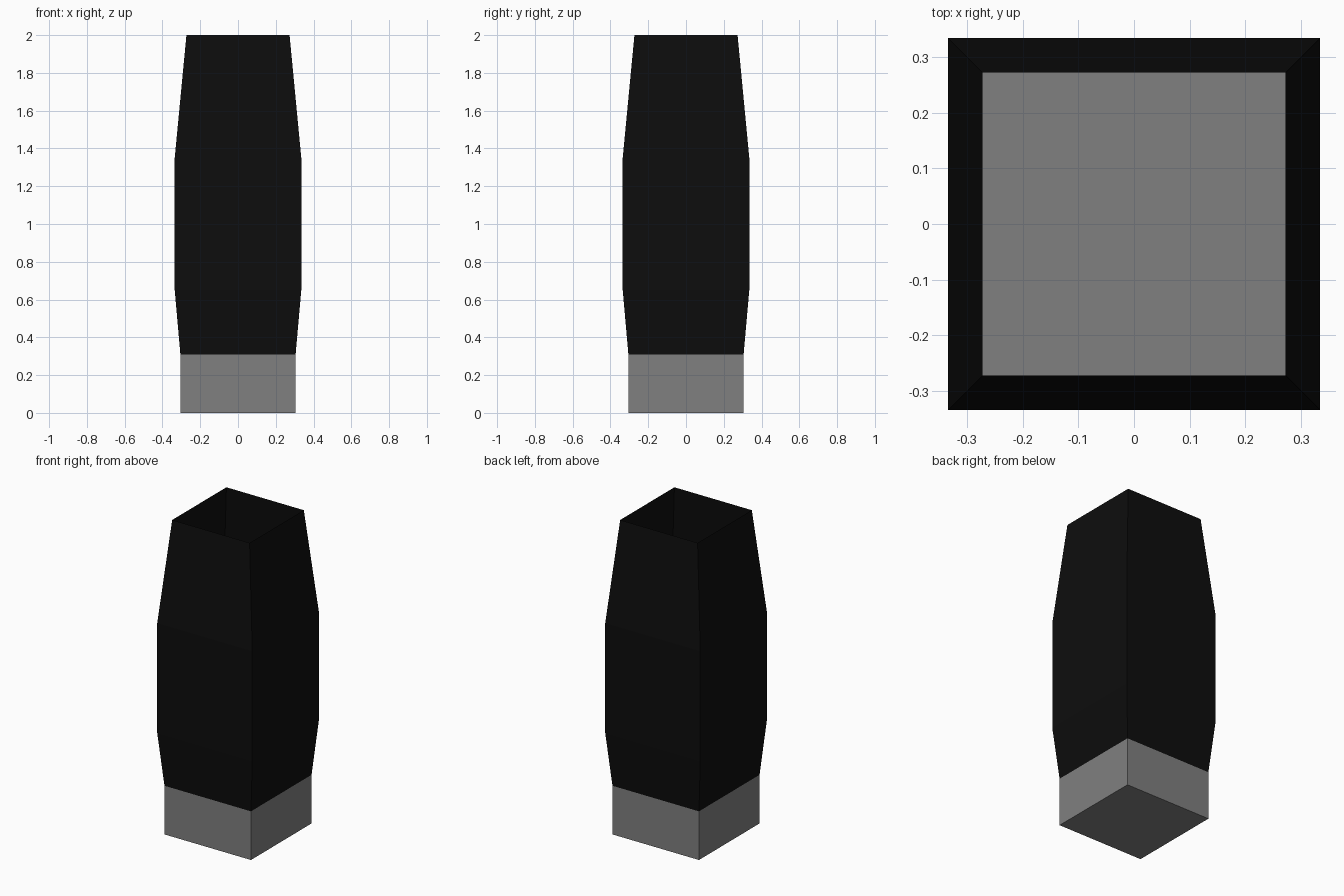
import bpy
import bmesh

cube = bpy.data.objects.get("Cube")
if cube:
    bpy.data.objects.remove(cube, do_unlink=True)


def make_material(name, value):
    mat = bpy.data.materials.new(name)
    mat.use_nodes = True
    colour = (value, value, value, 1)
    mat.diffuse_color = colour
    mat.node_tree.nodes["Principled BSDF"].inputs["Base Color"].default_value = colour
    return mat


def square_tower(name, profile, material, capped):
    """Loft square rings given as (half width, height) pairs."""
    bm = bmesh.new()
    rings = [[bm.verts.new((sx * w, sy * w, z))
              for sx, sy in ((-1, -1), (1, -1), (1, 1), (-1, 1))]
             for w, z in profile]
    for low, high in zip(rings, rings[1:]):
        for i in range(4):
            j = (i + 1) % 4
            bm.faces.new((low[i], low[j], high[j], high[i]))
    if capped:
        bm.faces.new(rings[0][::-1])
        bm.faces.new(rings[-1])
    mesh = bpy.data.meshes.new(name)
    bm.to_mesh(mesh)
    bm.free()
    mesh.materials.append(material)
    obj = bpy.data.objects.new(name, mesh)
    bpy.context.collection.objects.link(obj)
    return obj


grey = make_material("mid grey", 0.216)
black = make_material("black", 0.004)

# Solid square base, whose top is the floor of the shell
square_tower("base", [(0.305, 0), (0.305, 0.31)], grey, True)

# Thin open-topped shell, widest in the middle
square_tower("shell", [(0.305, 0.31), (0.335, 0.65), (0.335, 1.35), (0.273, 2)],
             black, False)
